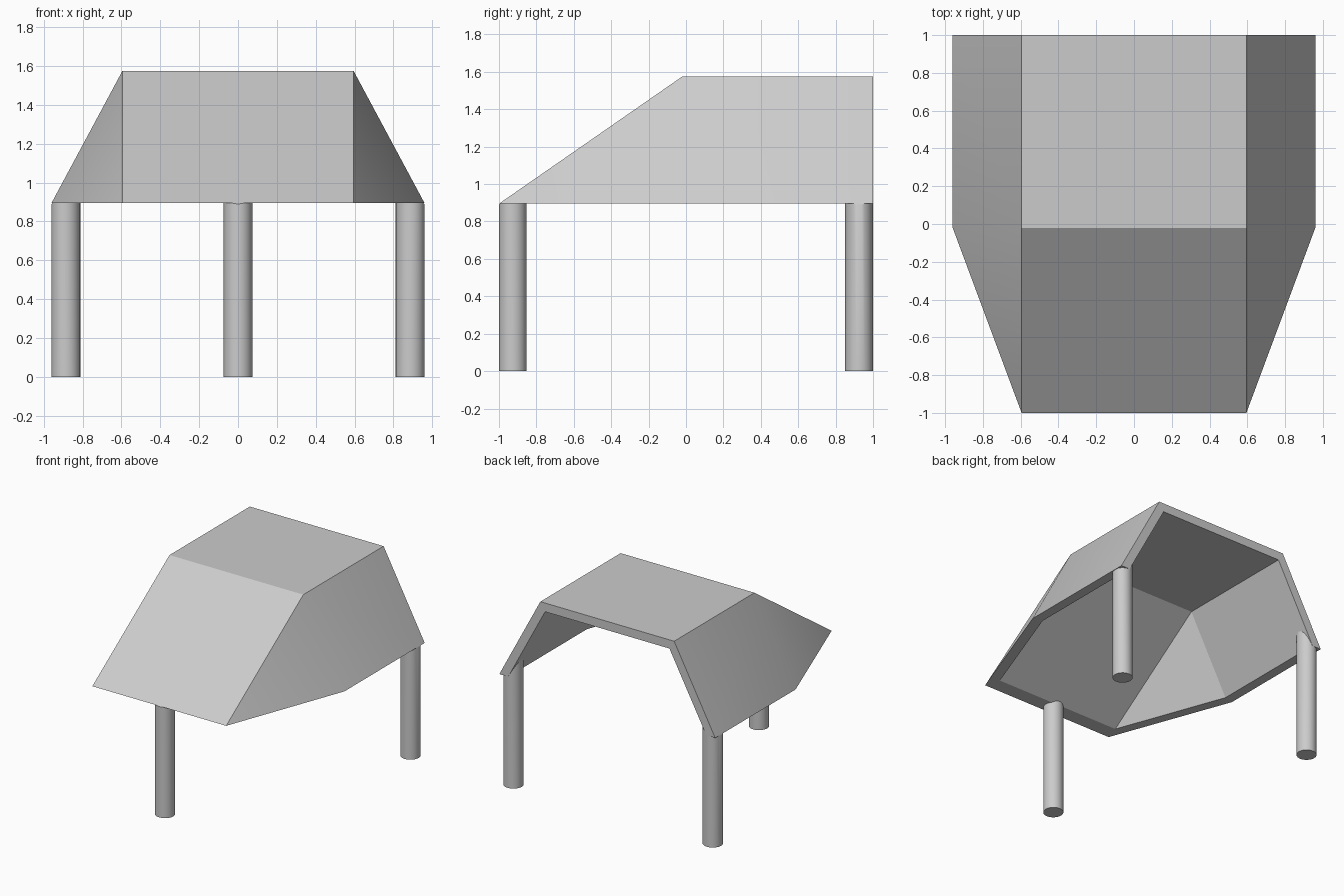
import bpy
import bmesh
import math
from mathutils import Vector

if "Cube" in bpy.data.objects:
    bpy.data.objects.remove(bpy.data.objects["Cube"], do_unlink=True)

grey = bpy.data.materials.new("plain_grey")
grey.use_nodes = True
COLOUR = (0.6, 0.6, 0.6, 1)
grey.diffuse_color = COLOUR
grey.node_tree.nodes["Principled BSDF"].inputs["Base Color"].default_value = COLOUR

BASE, TOP, BACK = 0.895, 1.575, 1.0
THICK = 0.07
LEG_R = 0.074


def finish(bm, name):
    """Turn a bmesh into a smooth-by-angle object with the grey material."""
    bmesh.ops.recalc_face_normals(bm, faces=bm.faces)
    mesh = bpy.data.meshes.new(name)
    bm.to_mesh(mesh)
    bm.free()
    mesh.materials.append(grey)
    obj = bpy.data.objects.new(name, mesh)
    bpy.context.collection.objects.link(obj)
    bpy.ops.object.select_all(action='DESELECT')
    obj.select_set(True)
    bpy.context.view_layer.objects.active = obj
    bpy.ops.object.shade_smooth_by_angle(angle=math.radians(30))
    return obj


def shell_skin(bm, base_w, top_w, front_w, mid_y, front_y, top):
    """Open hood surface; returns the border loop of vertices."""
    half = [(base_w, BACK, BASE), (base_w, mid_y, BASE), (front_w, front_y, BASE),
            (top_w, mid_y, top), (top_w, BACK, top)]
    left = [bm.verts.new(p) for p in half]
    right = [bm.verts.new((-x, y, z)) for x, y, z in half]
    faces = []
    for bb, bmid, bf, tf, tb in (left, right):
        faces += [bm.faces.new((bb, bmid, tf, tb)), bm.faces.new((bmid, bf, tf))]
    faces.append(bm.faces.new((left[2], right[2], right[3], left[3])))
    faces.append(bm.faces.new((left[3], right[3], right[4], left[4])))
    border = left[:3] + right[2::-1] + [right[4], left[4]]
    return border, faces


# Roof: outer skin, inner skin and the rim that joins them
bm = bmesh.new()
outer, _ = shell_skin(bm, 0.96, 0.595, 0.595, -0.02, -1.0, TOP)
inner, inner_faces = shell_skin(bm, 0.881, 0.553, 0.556, 0.0, -0.877, TOP - THICK)
for f in inner_faces:
    f.material_index = 0
inner_ids = set()
for i in range(len(outer)):
    j = (i + 1) % len(outer)
    bm.faces.new((outer[i], outer[j], inner[j], inner[i]))
bm.faces.index_update()
inner_ids = {f.index for f in inner_faces}
roof = finish(bm, "roof_shell")
for poly in roof.data.polygons:
    if poly.index in inner_ids:
        poly.use_smooth = False


def leg(name, x, y, plane_point, plane_normal):
    """Round post whose top is trimmed to the slope of the roof."""
    bm = bmesh.new()
    height = 1.3
    bmesh.ops.create_cone(bm, cap_ends=True, segments=32, radius1=LEG_R,
                          radius2=LEG_R, depth=height)
    bmesh.ops.translate(bm, verts=bm.verts, vec=(x, y, height / 2))
    normal = Vector(plane_normal).normalized()
    cut = bmesh.ops.bisect_plane(
        bm, geom=bm.verts[:] + bm.edges[:] + bm.faces[:],
        plane_co=Vector(plane_point) - normal * 0.004, plane_no=normal,
        clear_outer=True)
    edges = [e for e in cut["geom_cut"] if isinstance(e, bmesh.types.BMEdge)]
    bmesh.ops.holes_fill(bm, edges=edges, sides=0)
    return finish(bm, name)


# Three posts: one at the front centre, two at the back corners
RISE = TOP - BASE
leg("front_leg", 0, -1 + LEG_R, (0, -1, BASE), (0, -RISE, 0.98))
for side, s in (("left", 1), ("right", -1)):
    leg("back_leg_" + side, s * (0.96 - LEG_R), BACK - LEG_R - 0.001,
        (s * 0.96, BACK, BASE), (s * RISE, 0, 0.365))
